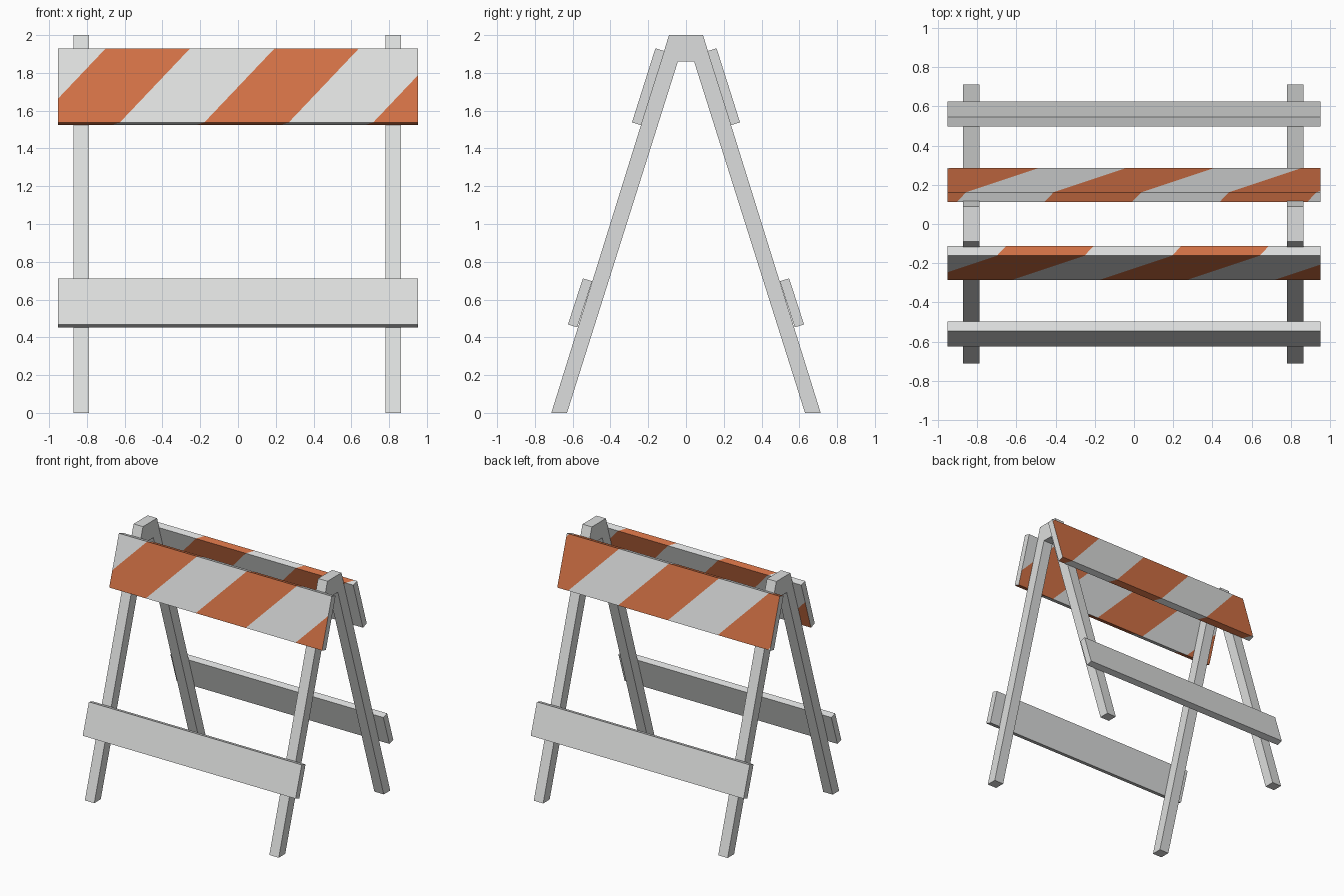
import bpy
import bmesh
from mathutils import Vector

cube = bpy.data.objects.get("Cube")
if cube:
    bpy.data.objects.remove(cube, do_unlink=True)


def make_material(name, rgb):
    mat = bpy.data.materials.new(name)
    mat.use_nodes = True
    mat.diffuse_color = (*rgb, 1)
    mat.node_tree.nodes["Principled BSDF"].inputs["Base Color"].default_value = (*rgb, 1)
    return mat


WHITE = make_material("pale grey", (0.72, 0.73, 0.725))
ORANGE = make_material("orange", (0.64, 0.165, 0.06))

HALF_LENGTH = 0.953
STRIPE = 0.447   # stripe width along the board
SLANT = 0.905    # sideways run per unit of height


def finish(bm, name, materials):
    bmesh.ops.remove_doubles(bm, verts=bm.verts[:], dist=0.0005)
    bmesh.ops.recalc_face_normals(bm, faces=bm.faces[:])
    mesh = bpy.data.meshes.new(name)
    bm.to_mesh(mesh)
    bm.free()
    for mat in materials:
        mesh.materials.append(mat)
    obj = bpy.data.objects.new(name, mesh)
    bpy.context.collection.objects.link(obj)
    return obj


def trestle(name, x0, x1):
    """A-shaped pair of legs, extruded along x from a mirrored profile."""
    half = [(0.09, 2.0), (0.713, 0), (0.63, 0), (0.043, 1.86)]
    outline = half + [(-y, z) for y, z in reversed(half)]
    bm = bmesh.new()
    face = bm.faces.new([bm.verts.new((x0, y, z)) for y, z in outline])
    new = bmesh.ops.extrude_face_region(bm, geom=[face])["geom"]
    moved = [v for v in new if isinstance(v, bmesh.types.BMVert)]
    bmesh.ops.translate(bm, verts=moved, vec=(x1 - x0, 0, 0))
    finish(bm, name, [WHITE])


def board(name, side, section, stripe_start=None):
    """Leaning board: a flat wrapper, cut into stripes, then folded round the section."""
    corners = [Vector((0, side * y, z)) for y, z in section]
    outer_low, outer_top, inner_top, inner_low = corners
    path = [inner_low, outer_low, outer_top, inner_top, inner_low]
    knots = [0]
    for a, b in zip(path, path[1:]):
        knots.append(knots[-1] + (b - a).length)
    knots = [k - knots[2] for k in knots]   # zero at the outer top edge

    # flat wrapper, one row per long face
    bm = bmesh.new()
    rows = [[bm.verts.new((x, s, 0)) for x in (-HALF_LENGTH, HALF_LENGTH)] for s in knots]
    for a, b in zip(rows, rows[1:]):
        bm.faces.new((a[0], a[1], b[1], b[0]))

    # slanted stripes
    if stripe_start is not None:
        slope = -side * SLANT
        for i in range(-5, 6):
            bmesh.ops.bisect_plane(
                bm, geom=bm.verts[:] + bm.edges[:] + bm.faces[:], dist=0.0001,
                plane_co=(stripe_start + i * STRIPE, 0, 0), plane_no=(1, -slope, 0))
        for f in bm.faces:
            c = f.calc_center_median()
            u = c.x - slope * c.y - stripe_start
            f.material_index = int(u % (2 * STRIPE) < STRIPE)

    # fold into place
    for v in bm.verts:
        s = v.co.y
        i = max(j for j in range(4) if j == 0 or s >= knots[j] - 1e-5)
        t = (s - knots[i]) / (knots[i + 1] - knots[i])
        point = path[i].lerp(path[i + 1], t)
        v.co = (v.co.x, point.y, point.z)

    # plain ends
    for x in (-HALF_LENGTH, HALF_LENGTH):
        bm.faces.new([bm.verts.new((x, c.y, c.z)) for c in corners])
    finish(bm, name, [WHITE, ORANGE])


# legs
trestle("right_trestle", -0.872, -0.788)
trestle("left_trestle", 0.78, 0.864)

# boards: outer low, outer top, inner top, inner low as (distance from middle, height)
upper = [(0.286, 1.538), (0.162, 1.93), (0.113, 1.915), (0.237, 1.523)]
lower = [(0.625, 0.468), (0.546, 0.712), (0.497, 0.697), (0.576, 0.453)]
for label, side, start in (("front", -1, -0.70), ("back", 1, -0.41)):
    board(label + "_striped_board", side, upper, start)
    board(label + "_lower_rail", side, lower)
